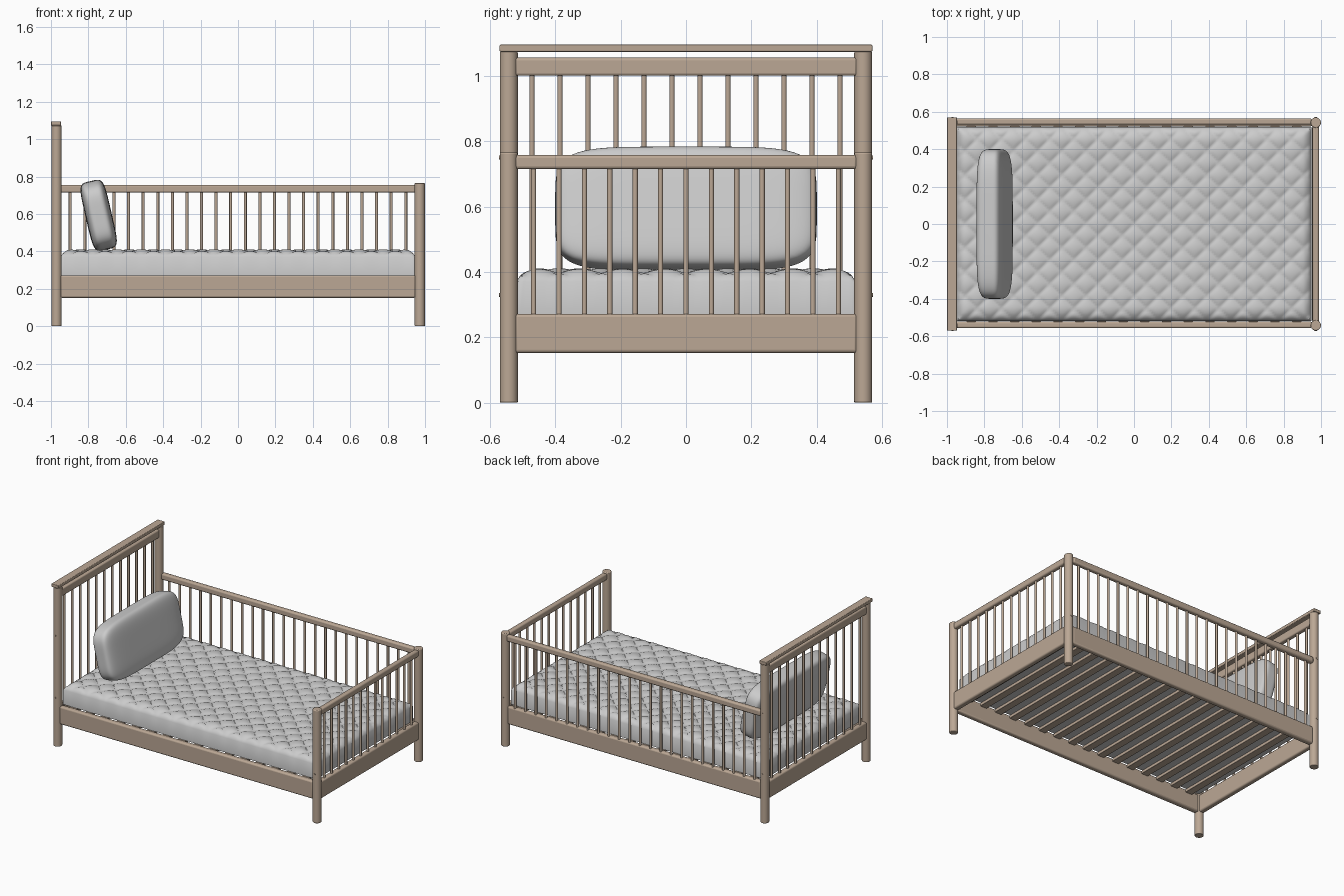
import bpy, bmesh
from math import sin, pi, radians
from mathutils import Vector

if "Cube" in bpy.data.objects:
    bpy.data.objects.remove(bpy.data.objects["Cube"])


def material(name, rgb):
    m = bpy.data.materials.new(name)
    m.diffuse_color = (*rgb, 1)
    m.use_nodes = True
    m.node_tree.nodes["Principled BSDF"].inputs["Base Color"].default_value = m.diffuse_color
    return m


WOOD = material("wood", (0.50, 0.39, 0.30))
CLOTH = material("cloth", (0.80, 0.80, 0.79))


def finish(name, bm, mat, bevel=0.0, segments=3):
    bmesh.ops.recalc_face_normals(bm, faces=bm.faces)
    me = bpy.data.meshes.new(name)
    bm.to_mesh(me)
    bm.free()
    ob = bpy.data.objects.new(name, me)
    bpy.context.collection.objects.link(ob)
    me.materials.append(mat)
    if bevel:
        mod = ob.modifiers.new("bevel", 'BEVEL')
        mod.width, mod.segments = bevel, segments
        mod.limit_method, mod.angle_limit = 'ANGLE', radians(40)
    bpy.ops.object.select_all(action='DESELECT')
    bpy.context.view_layer.objects.active = ob
    ob.select_set(True)
    bpy.ops.object.shade_smooth_by_angle(angle=radians(40))
    return ob


def box(name, x, y, z, bevel=0.006):
    """Bevelled board spanning the given (min, max) ranges."""
    bm = bmesh.new()
    bmesh.ops.create_cube(bm, size=1)
    for v in bm.verts:
        v.co = [lo + (c + 0.5) * (hi - lo) for c, (lo, hi) in zip(v.co, (x, y, z))]
    return finish(name, bm, WOOD, bevel)


def rod(name, x, y, z0, z1, r, sides=32, bevel=0.0):
    bm = bmesh.new()
    bmesh.ops.create_cone(bm, cap_ends=True, segments=sides, radius1=r, radius2=r, depth=z1 - z0)
    bmesh.ops.translate(bm, verts=bm.verts, vec=(x, y, (z0 + z1) / 2))
    return finish(name, bm, WOOD, bevel)


def spindles(name, start, end, count, z0, z1, r=0.008):
    """Row of thin round bars joined in one mesh."""
    bm = bmesh.new()
    a, b = Vector(start), Vector(end)
    for i in range(count):
        p = a.lerp(b, i / (count - 1))
        new = bmesh.ops.create_cone(bm, cap_ends=True, segments=16, radius1=r, radius2=r, depth=z1 - z0)
        bmesh.ops.translate(bm, verts=new["verts"], vec=(p.x, p.y, (z0 + z1) / 2))
    return finish(name, bm, WOOD)


# Posts, side boards and screw caps, mirrored across y
for s, side in ((-1, "front"), (1, "back")):
    rod(f"{side}_head_post", -0.97, s * 0.542, 0, 1.073, 0.0275, bevel=0.003)
    rod(f"{side}_foot_post", 0.972, s * 0.542, 0, 0.765, 0.0275, bevel=0.005)
    box(f"{side}_side_board", (-0.95, 0.95), sorted((s * 0.521, s * 0.557)), (0.152, 0.272), 0.01)
    for i, (x, z) in enumerate(((-0.97, 0.33), (-0.97, 0.75), (0.972, 0.33))):
        cap = rod(f"{side}_screw_cap_{i}", 0, 0, -0.002, 0.003, 0.006, 16)
        cap.location = (x, s * 0.5695, z)
        cap.rotation_euler.x = radians(90)

# Headboard
box("headboard_cap", (-1.0, -0.946), (-0.57, 0.57), (1.073, 1.095), 0.004)
box("headboard_top_rail", (-0.987, -0.953), (-0.525, 0.525), (1.0, 1.055), 0.008)
box("headboard_bottom_board", (-0.988, -0.952), (-0.525, 0.525), (0.152, 0.272), 0.01)
spindles("headboard_spindles", (-0.97, -0.471, 0), (-0.97, 0.471, 0), 12, 0.265, 1.005)

# Footboard
box("footboard_top_rail", (0.955, 0.989), (-0.525, 0.525), (0.714, 0.758), 0.01)
box("footboard_bottom_board", (0.953, 0.99), (-0.525, 0.525), (0.152, 0.272), 0.01)
spindles("footboard_spindles", (0.972, -0.466, 0), (0.972, 0.466, 0), 13, 0.265, 0.72)

# Guard rail on the back side only
box("guard_top_rail", (-0.95, 0.95), (0.531, 0.565), (0.714, 0.756), 0.01)
spindles("guard_spindles", (-0.897, 0.546, 0), (0.897, 0.546, 0), 24, 0.265, 0.72)

# Bed slats under the mattress
for i in range(16):
    x = -0.87 + i * 1.74 / 15
    box(f"slat_{i + 1}", (x - 0.025, x + 0.025), (-0.523, 0.523), (0.25, 0.271), 0.003)

# Quilted mattress: grid with puffed diamonds, extruded down to a flat base
PITCH, STEP, HX, HY = 0.13, 0.13 / 12, 0.948, 0.518
nx, ny = round(HX / STEP), round(HY / STEP)
bm = bmesh.new()
bmesh.ops.create_grid(bm, x_segments=2 * nx, y_segments=2 * ny, size=1)
for v in bm.verts:
    x, y = v.co.x * nx * STEP, v.co.y * ny * STEP
    puff = abs(sin(pi * (x + y) / PITCH) * sin(pi * (x - y) / PITCH)) ** 0.5
    edge = min(nx * STEP - abs(x), ny * STEP - abs(y))
    t = min(edge / 0.08, 1)
    drop = 0.028 * (1 - (1 - (1 - t) ** 2) ** 0.5)
    v.co = (v.co.x * HX, v.co.y * HY, 0.399 - drop + 0.012 * puff * min(edge / 0.03, 1))
rim = [e for e in bm.edges if e.is_boundary]
wall = bmesh.ops.extrude_edge_only(bm, edges=rim)["geom"]
for v in wall:
    if isinstance(v, bmesh.types.BMVert):
        v.co.z = 0.272
bmesh.ops.contextual_create(bm, geom=[e for e in wall if isinstance(e, bmesh.types.BMEdge) and e.is_boundary])
finish("mattress", bm, CLOTH)

# Pillow: rounded block leaning towards the headboard
bm = bmesh.new()
bmesh.ops.create_cube(bm, size=2)
bmesh.ops.subdivide_edges(bm, edges=bm.edges, cuts=25, use_grid_fill=True)
for v in bm.verts:
    n = sum(abs(c) ** 5 for c in v.co) ** 0.2
    v.co = (v.co.x / n * 0.07, v.co.y / n * 0.4, v.co.z / n * 0.188)
pillow = finish("pillow", bm, CLOTH)
pillow.location = (-0.745, 0, 0.593)
pillow.rotation_euler.y = radians(-13)
